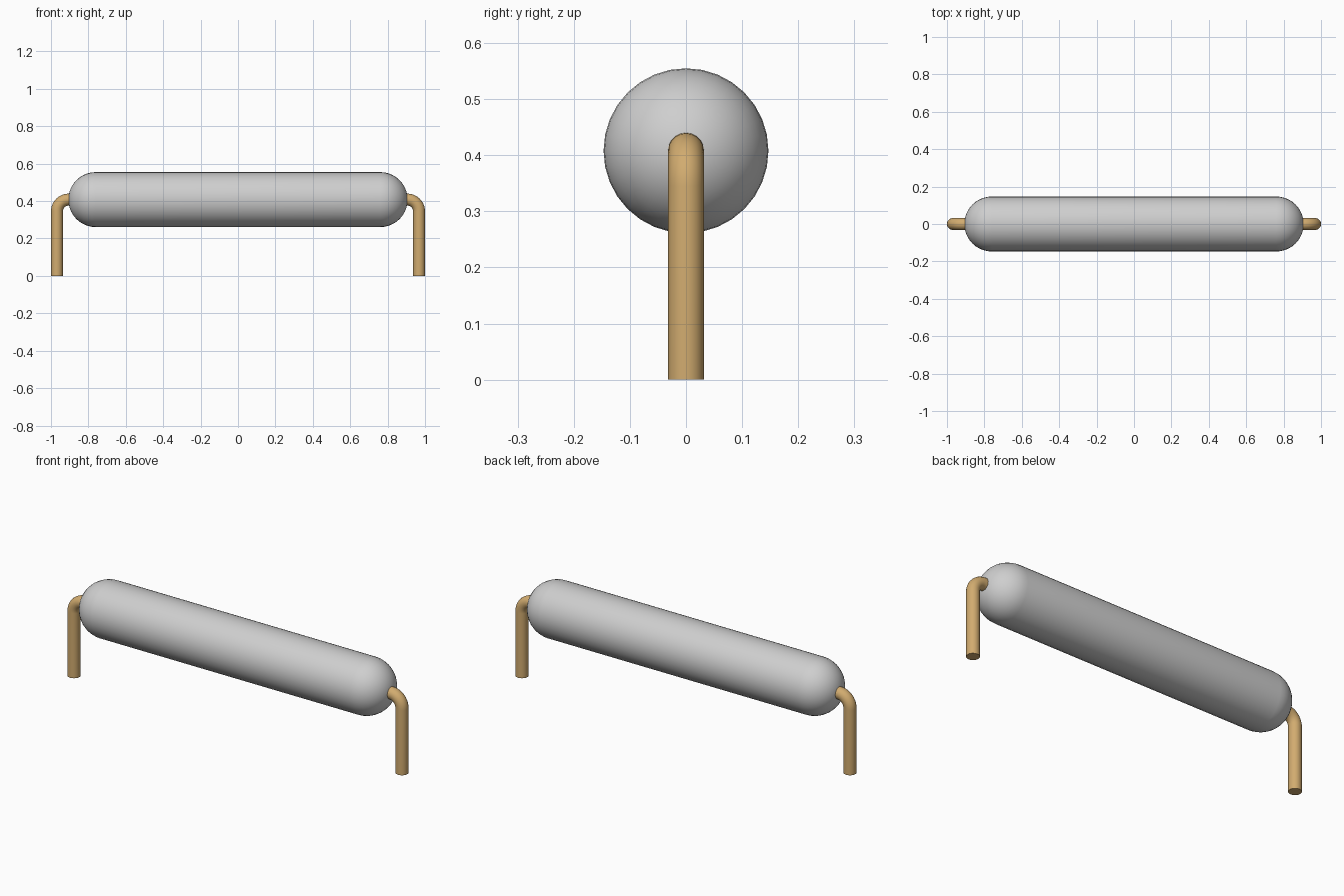
import bpy, bmesh, math
from mathutils import Matrix

cube = bpy.data.objects.get("Cube")
if cube:
    bpy.data.objects.remove(cube, do_unlink=True)

AXIS_Z = 0.408      # height of the body axis
BODY_R = 0.147
BODY_END = 0.907
WIRE_R = 0.032
LEG_X = 0.968


def material(name, rgb):
    mat = bpy.data.materials.new(name)
    mat.use_nodes = True
    colour = (*rgb, 1)
    mat.diffuse_color = colour
    mat.node_tree.nodes["Principled BSDF"].inputs["Base Color"].default_value = colour
    return mat


def finish(obj, mat):
    obj.data.materials.clear()
    obj.data.materials.append(mat)
    bpy.ops.object.select_all(action="DESELECT")
    obj.select_set(True)
    bpy.context.view_layer.objects.active = obj
    bpy.ops.object.shade_smooth_by_angle(angle=math.radians(40))


def arc(cx, cy, r, start, end, steps):
    angles = [math.radians(start + (end - start) * i / steps) for i in range(steps + 1)]
    return [(cx + r * math.cos(a), cy + r * math.sin(a)) for a in angles]


grey = material("light grey", (0.62, 0.62, 0.62))
brass = material("tan metal", (0.64, 0.41, 0.16))

# Rounded cylindrical body: capsule profile spun about the x axis
straight = BODY_END - BODY_R
profile = arc(straight, 0, BODY_R, 0, 90, 10) + arc(-straight, 0, BODY_R, 90, 180, 10)
bm = bmesh.new()
verts = [bm.verts.new((x, 0, r)) for x, r in profile]
edges = [bm.edges.new(pair) for pair in zip(verts, verts[1:])]
bmesh.ops.spin(bm, geom=verts + edges, cent=(0, 0, 0), axis=(1, 0, 0),
               angle=math.tau, steps=32, use_duplicate=False)
bmesh.ops.remove_doubles(bm, verts=bm.verts, dist=0.0001)
bmesh.ops.recalc_face_normals(bm, faces=bm.faces)
mesh = bpy.data.meshes.new("body")
bm.to_mesh(mesh)
bm.free()
body = bpy.data.objects.new("body", mesh)
bpy.context.collection.objects.link(body)
body.location.z = AXIS_Z
finish(body, grey)

# Bent wire legs: a round section extruded up, turned through the bend, run into the body
bend_r = LEG_X - BODY_END + 0.002
for side, name in ((1, "left_leg"), (-1, "right_leg")):
    bend_x, bend_z = LEG_X - bend_r, AXIS_Z - bend_r
    path = [((LEG_X, 0), 0)]
    for i, point in enumerate(arc(bend_x, bend_z, bend_r, 0, 90, 10)):
        path.append((point, math.radians(9 * i)))
    path.append(((bend_x - 0.02, AXIS_Z), math.pi / 2))
    bm = bmesh.new()
    rings = []
    for (x, z), turn in path:
        place = Matrix.Translation((x, 0, z)) @ Matrix.Rotation(-turn, 4, "Y")
        rings.append(bmesh.ops.create_circle(bm, segments=20, radius=WIRE_R,
                                             matrix=place)["verts"])
    for low, high in zip(rings, rings[1:]):
        for i in range(20):
            j = (i + 1) % 20
            bm.faces.new((low[i], low[j], high[j], high[i]))
    bm.faces.new(rings[0])
    bm.faces.new(rings[-1])
    bmesh.ops.scale(bm, vec=(side, 1, 1), verts=bm.verts)
    bmesh.ops.recalc_face_normals(bm, faces=bm.faces)
    mesh = bpy.data.meshes.new(name)
    bm.to_mesh(mesh)
    bm.free()
    leg = bpy.data.objects.new(name, mesh)
    bpy.context.collection.objects.link(leg)
    finish(leg, brass)
